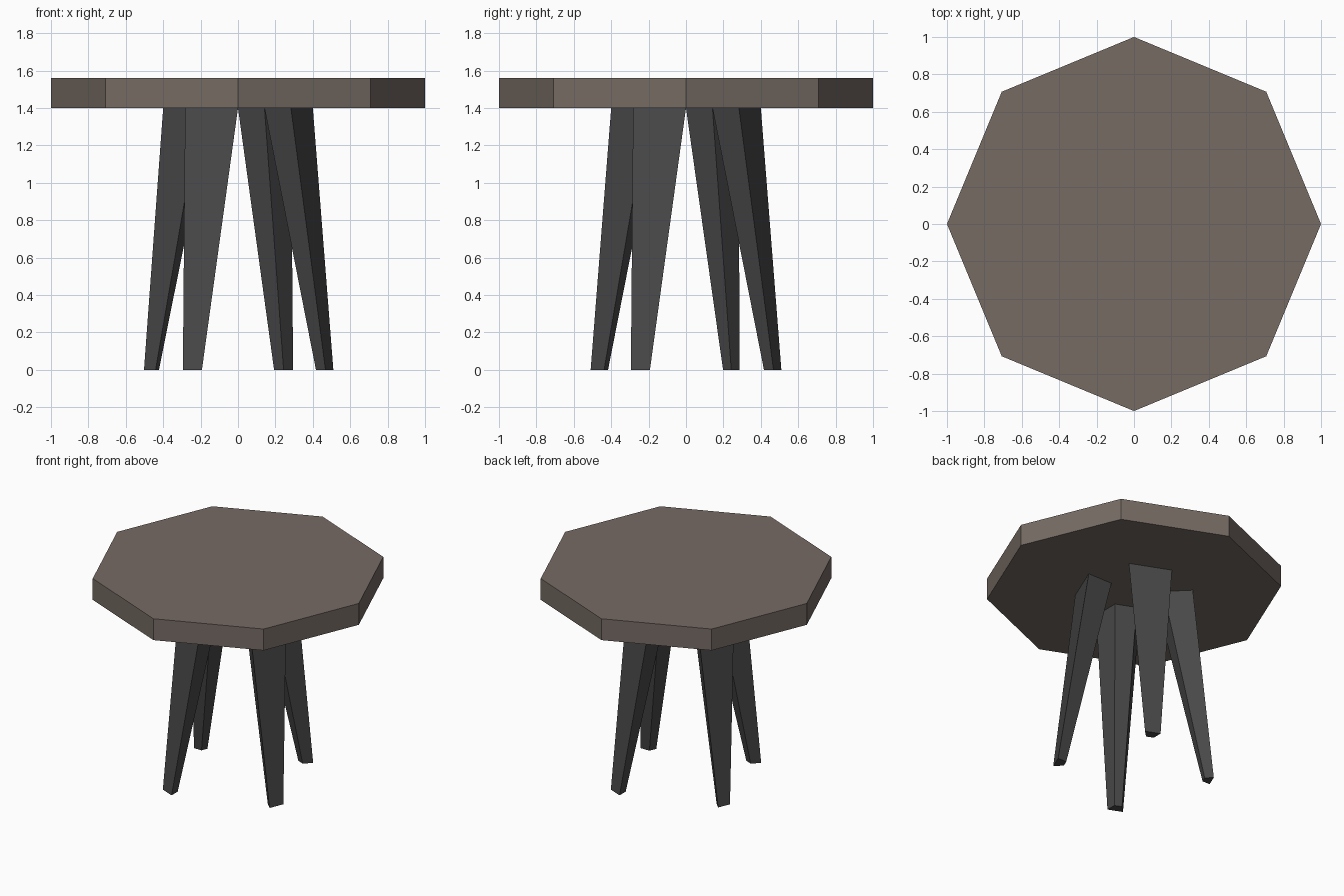
import bpy, bmesh
from math import radians, pi
from mathutils import Vector, Matrix

if "Cube" in bpy.data.objects:
    bpy.data.objects.remove(bpy.data.objects["Cube"])


def material(name, color):
    m = bpy.data.materials.new(name)
    m.diffuse_color = (*color, 1)
    m.use_nodes = True
    m.node_tree.nodes["Principled BSDF"].inputs["Base Color"].default_value = m.diffuse_color
    return m


def polar(r, deg):
    return Matrix.Rotation(radians(deg), 3, 'Z') @ Vector((r, 0, 0))


def loft(name, lower, upper, mat):
    """Closed solid between two matching rings."""
    bm = bmesh.new()
    lo = [bm.verts.new(p) for p in lower]
    up = [bm.verts.new(p) for p in upper]
    n = len(lo)
    bm.faces.new(lo[::-1])
    bm.faces.new(up)
    for i in range(n):
        j = (i + 1) % n
        bm.faces.new((lo[i], lo[j], up[j], up[i]))
    bmesh.ops.recalc_face_normals(bm, faces=bm.faces)
    mesh = bpy.data.meshes.new(name)
    bm.to_mesh(mesh)
    bm.free()
    mesh.materials.append(mat)
    ob = bpy.data.objects.new(name, mesh)
    bpy.context.collection.objects.link(ob)
    return ob


TOP_Z, UNDER_Z = 1.56, 1.40
wood = material("wood_top", (0.18, 0.147, 0.127))
dark = material("dark_legs", (0.065, 0.065, 0.065))

# Octagonal table top
ring = [polar(1, 45 * i) for i in range(8)]
loft("table_top", [p + Vector((0, 0, UNDER_Z)) for p in ring],
     [p + Vector((0, 0, TOP_Z)) for p in ring], wood)

# Leg section: one slice of an octagonal ring, shrunk and splayed at the foot
section = [polar(0.4, -45), polar(0.4, 0), polar(0.2, 0), polar(0.2, -45)]
centre = sum(section, Vector()) / 4
foot_centre = Vector((0.458, -0.231, 0))
foot_scale = {"right_leg": 0.36, "back_leg": 0.36, "left_leg": 0.31, "front_leg": 0.36}

for k, (name, s) in enumerate(foot_scale.items()):
    rot = Matrix.Rotation(k * pi / 2, 3, 'Z')
    foot = [rot @ (foot_centre + (p - centre) * s) for p in section]
    head = [rot @ p + Vector((0, 0, UNDER_Z)) for p in section]
    loft(name, foot, head, dark)
